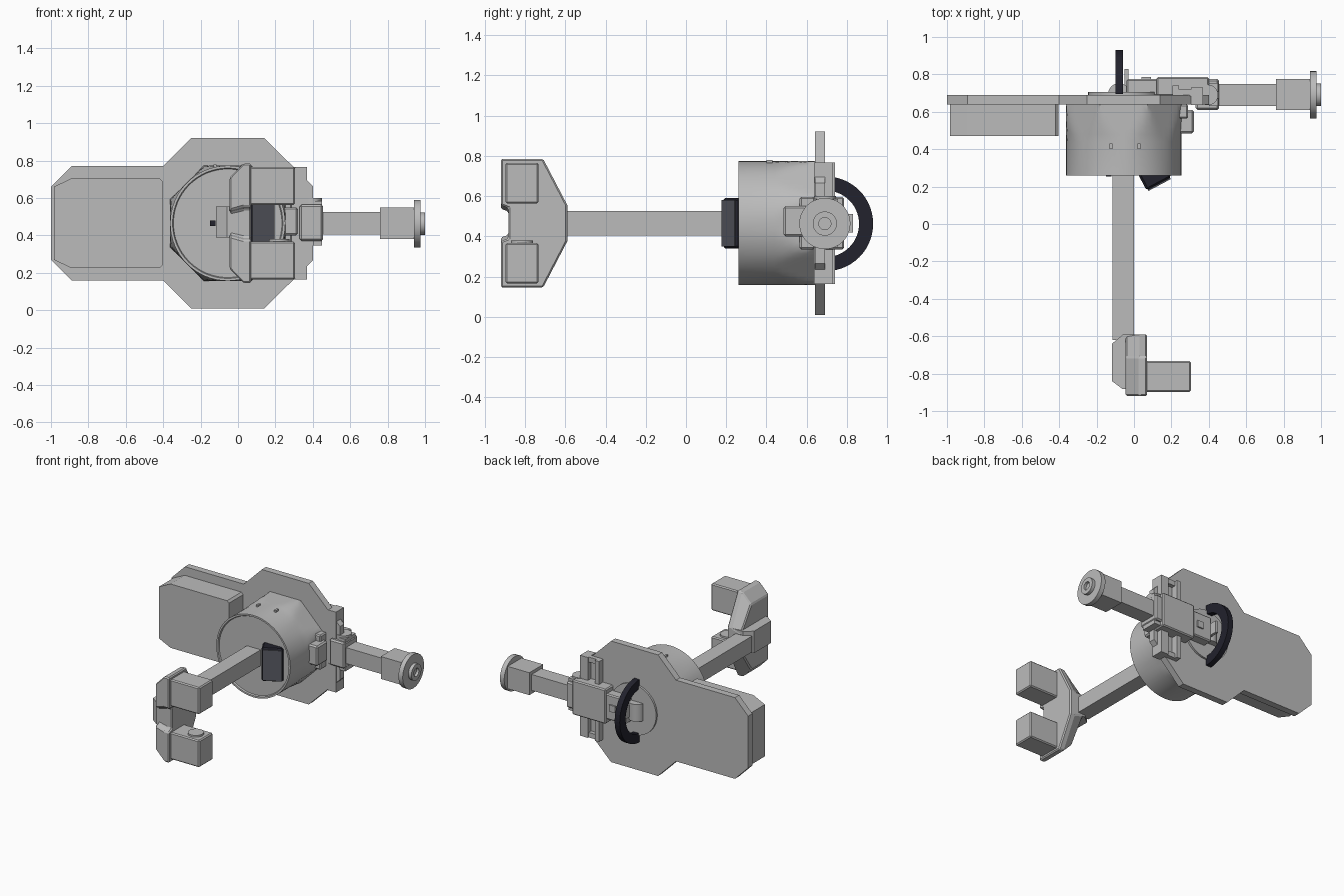
import bpy, bmesh, math
from mathutils import Matrix

old = bpy.data.objects.get("Cube")
if old:
    bpy.data.objects.remove(old, do_unlink=True)


def material(name, rgb):
    m = bpy.data.materials.new(name)
    m.use_nodes = True
    m.diffuse_color = (*rgb, 1)
    m.node_tree.nodes["Principled BSDF"].inputs["Base Color"].default_value = (*rgb, 1)
    return m


GREY = material("light grey", (0.5, 0.5, 0.5))
NAVY = material("dark navy", (0.016, 0.016, 0.026))
SLATE = material("slate grey", (0.1, 0.104, 0.125))
MID_Z = 0.465
PLACE = {"x": lambda a, u, v: (a, u, v),
         "y": lambda a, u, v: (u, a, v),
         "z": lambda a, u, v: (u, v, a)}


def loft(name, axis, sections, mat=GREY, bevel=0, smooth=False):
    """Join equal outlines, given as (position, points), along one axis."""
    bm = bmesh.new()
    rings = [[bm.verts.new(PLACE[axis](a, u, v)) for u, v in pts] for a, pts in sections]
    n = len(rings[0])
    for r, s in zip(rings, rings[1:]):
        for i in range(n):
            j = (i + 1) % n
            bm.faces.new((r[i], r[j], s[j], s[i]))
    bm.faces.new(rings[0])
    bm.faces.new(rings[-1])
    bmesh.ops.recalc_face_normals(bm, faces=bm.faces)
    mesh = bpy.data.meshes.new(name)
    bm.to_mesh(mesh)
    bm.free()
    ob = bpy.data.objects.new(name, mesh)
    bpy.context.collection.objects.link(ob)
    mesh.materials.append(mat)
    if bevel:
        mod = ob.modifiers.new("edge", "BEVEL")
        mod.width = bevel
        mod.segments = 1
    if smooth:
        bpy.ops.object.select_all(action="DESELECT")
        ob.select_set(True)
        bpy.context.view_layer.objects.active = ob
        bpy.ops.object.shade_smooth_by_angle(angle=math.radians(25))
    return ob


def prism(name, axis, pts, a, b, **kw):
    return loft(name, axis, [(a, pts), (b, pts)], **kw)


def box(name, x, y, z, **kw):
    pts = [(y[0], z[0]), (y[1], z[0]), (y[1], z[1]), (y[0], z[1])]
    return prism(name, "x", pts, *x, **kw)


def circle(cu, cv, r, n=40):
    return [(cu + r * math.cos(math.tau * i / n), cv + r * math.sin(math.tau * i / n))
            for i in range(n)]


def mirrored(half):
    """Complete an outline given as (u, height above the middle)."""
    return ([(u, MID_Z + h) for u, h in half]
            + [(u, MID_Z - h) for u, h in reversed(half)])


# Back plate and side panel
prism("back_plate", "y", mirrored([(-1, .195), (-.89, .305), (-.40, .305), (-.25, .455),
                                   (.14, .455), (.40, .20)]), .64, .69)
prism("side_panel", "y", mirrored([(-.985, .195), (-.89, .24), (-.42, .24), (-.405, .225)]),
      .47, .64)

# Drum: round in front, flaring into an octagon at the plate
DRUM_X, DRUM_R, SIDES = -.055, .308, 64


def drum_ring(radius):
    pts = []
    for i in range(SIDES):
        t = math.tau * i / SIDES
        off = (t + math.pi / 8) % (math.pi / 4) - math.pi / 8
        r = min(radius, DRUM_R / math.cos(off))
        pts.append((DRUM_X + r * math.cos(t), MID_Z + r * math.sin(t)))
    return pts


rings = [(.27, circle(DRUM_X, MID_Z, .29, SIDES)), (.26, circle(DRUM_X, MID_Z, .295, SIDES)),
         (.26, drum_ring(DRUM_R))]
rings += [(.44 + .04 * k, drum_ring(DRUM_R + .0055 * k)) for k in range(6)]
loft("drum", "y", rings, smooth=True)
box("drum_slot", (-.15, -.12), (.255, .275), (.45, .48), mat=NAVY)
for x in (-.13, .02):
    box("drum_stud", (x, x + .015), (.40, .43), (.765, .78))

# Angled sensor on the drum face
turn = Matrix.Translation((.07, .175, MID_Z)) @ Matrix.Rotation(math.radians(28), 4, "Z")
sensor = box("sensor_body", (0, .15), (.004, .13), (-.125, .125), mat=NAVY, bevel=.012)
cover = box("sensor_cover", (.008, .142), (-.002, .006), (-.115, .115), mat=SLATE)
for ob in (sensor, cover):
    ob.data.transform(turn)

# Forward arm
box("front_arm", (-.115, 0), (-.62, .28), (.405, .525))

# Forked bracket at the arm tip
fork = mirrored([(-.883, .075), (-.92, .09), (-.92, .32), (-.71, .32), (-.59, .09)])
narrow = [(u, MID_Z + (v - MID_Z) * .76) for u, v in fork]
loft("fork_bracket", "x", [(-.045, narrow), (.03, fork), (.07, fork)], bevel=.008)
prism("fork_spine", "z", [(.06, -.883), (-.06, -.883), (-.118, -.84), (-.118, -.64),
                          (-.06, -.592), (.06, -.592)], .39, .555)
for side in (-1, 1):
    lo, hi = sorted((MID_Z + side * .098, MID_Z + side * .30))
    box("fork_block", (.06, .305), (-.897, -.733), (lo, hi), bevel=.008)
prism("block_button", "z", circle(.22, -.815, .055, 24), .36, .38, smooth=True)

# Side connector on the drum
box("connector_core", (.2, .32), (.485, .61), (.40, .55), bevel=.01)
box("connector_flange", (.2, .29), (.565, .64), (.335, .595), bevel=.008)

# Mechanism behind the plate
prism("rear_disc", "y", circle(DRUM_X, MID_Z, .19), .68, .705, smooth=True)
prism("rear_hub", "z", circle(-.08, .695, .058, 24), .40, .53, smooth=True)
arc = [math.pi * (i / 28 - .5) for i in range(29)]
fan = [(.695 + .235 * math.cos(t), .462 + .235 * math.sin(t)) for t in arc]
fan += [(.695 + .165 * math.cos(t), .462 + .165 * math.sin(t)) for t in reversed(arc)]
prism("rear_fan", "x", fan, -.10, -.058, mat=NAVY)
box("rear_housing", (-.04, .22), (.685, .775), (.37, .56), bevel=.008)
box("rear_cross_plate", (.12, .40), (.685, .785), (.335, .595), bevel=.008)
box("rear_latch", (.04, .09), (.77, .785), (.44, .49))
box("rear_tab", (-.05, -.03), (.69, .83), (.42, .51))
for side in (-1, 1):
    lo, hi = sorted((MID_Z + side * .10, MID_Z + side * .302))
    box("outer_rail", (.305, .37), (.635, .73), (lo, hi))
    box("inner_rail", (.205, .24), (.685, .74), (lo, hi))
    box("rail_foot", (.22, .37), (.685, .72), sorted((hi if side > 0 else lo,
        MID_Z + side * .265)))

# Clamp and side handle
box("clamp", (.33, .455), (.61, .775), (.37, .565), bevel=.01)
box("clamp_lip", (.40, .45), (.63, .755), (.345, .585))
prism("clamp_pin", "z", circle(.395, .69, .055, 24), .56, .60, smooth=True)
box("side_rod", (.44, .77), (.632, .748), (.405, .525))
box("handle_grip", (.76, .945), (.61, .775), (.38, .548))
HUB = (.69, .463)
prism("handle_disc", "x", circle(*HUB, .127), .94, .975, smooth=True)
loft("handle_hub", "x", [(.97, circle(*HUB, .06)), (1, circle(*HUB, .06)),
                         (1, circle(*HUB, .03)), (.98, circle(*HUB, .03))], smooth=True)
